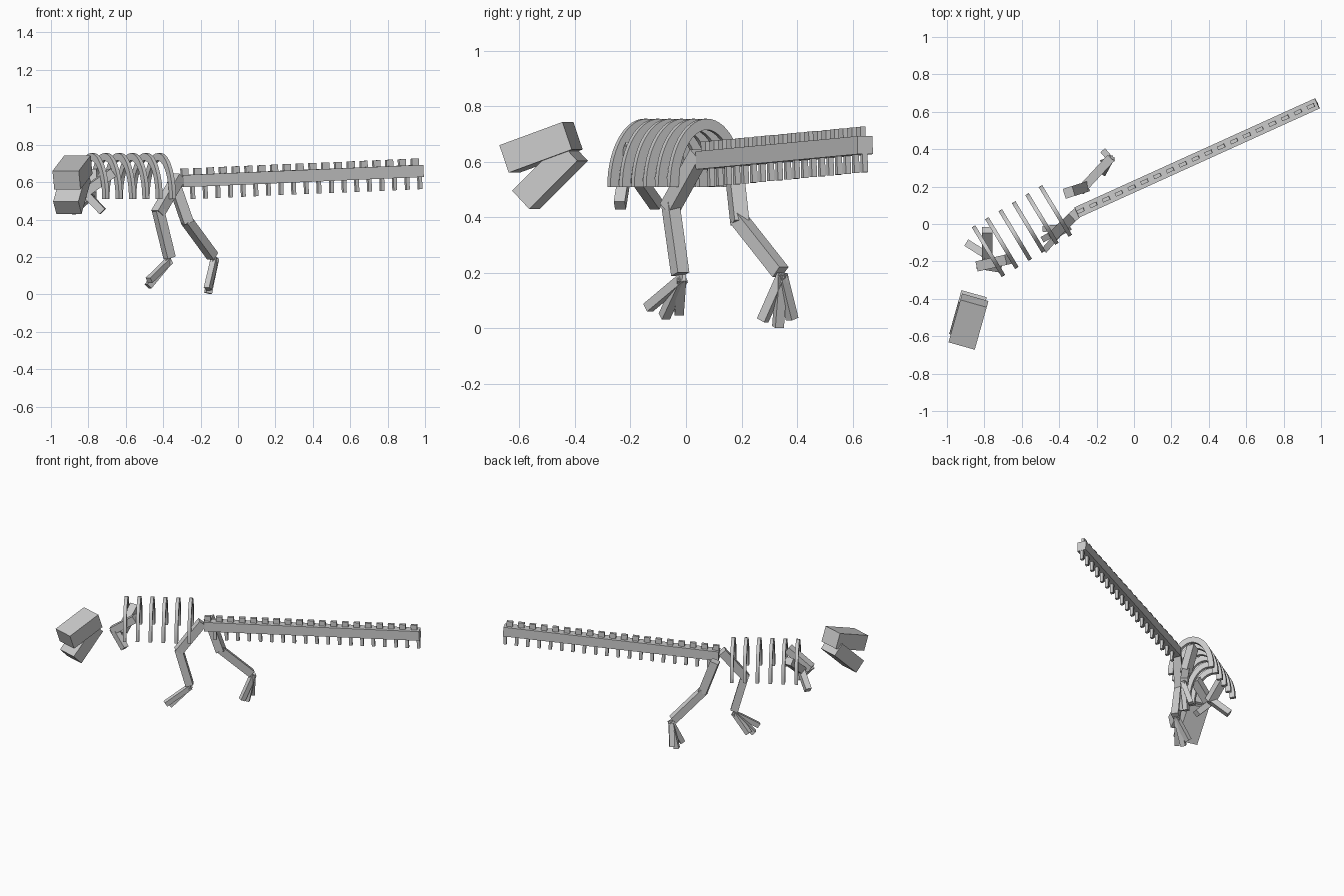
import bpy
from math import sin, cos, pi, radians
from mathutils import Vector, Matrix, Euler

if "Cube" in bpy.data.objects:
    bpy.data.objects.remove(bpy.data.objects["Cube"])


def box(name, centre, size, rot):
    bpy.ops.mesh.primitive_cube_add(size=1)
    o = bpy.context.object
    o.name = name
    o.matrix_world = (Matrix.Translation(centre) @ rot.to_matrix().to_4x4()
                      @ Matrix.Diagonal((*size, 1)))
    return o


def beam(name, a, b, w, h, extra=0.01):
    # square bar from point a to point b
    a, b = Vector(a), Vector(b)
    d = b - a
    return box(name, (a + b) / 2, (d.length + 2 * extra, w, h), d.to_track_quat('X', 'Z'))


# Tail: long bar with blocks above and thin spines below
start, end = Vector((-0.305, 0.062, 0.605)), Vector((0.98, 0.645, 0.66))
axis = end - start
rot = axis.to_track_quat('X', 'Z')
up = rot @ Vector((0, 0, 1))
beam("tail", start, end, 0.06, 0.065, 0)
N = 19
for i in range(N):
    f = i / (N - 1)
    p = start + axis * (0.016 + f * 0.958)
    box(f"tail_block_{i}", p + up * 0.046, (0.04, 0.02, 0.042), rot)
    p = start + axis * (0.047 + f * 0.945)
    box(f"tail_spine_{i}", p - up * 0.06, (0.02, 0.02, 0.075), rot)


# Ribs: six arches across the body direction
def rib(name, centre, angle):
    n, t = 28, 0.011
    verts, faces = [], []
    for i in range(n + 1):
        a = pi * i / n
        for r, h in ((0.155, 0.245), (0.119, 0.205)):
            for x in (-t, t):
                verts.append((x, r * cos(a), h * sin(a)))
    for i in range(n):
        k = 4 * i
        for p, q in ((0, 1), (1, 3), (3, 2), (2, 0)):
            faces.append((k + p, k + q, k + 4 + q, k + 4 + p))
    k = 4 * n
    faces += [(0, 2, 3, 1), (k, k + 1, k + 3, k + 2)]
    me = bpy.data.meshes.new(name)
    me.from_pydata(verts, [], faces)
    o = bpy.data.objects.new(name, me)
    bpy.context.collection.objects.link(o)
    o.location = centre
    o.rotation_euler.z = angle
    bpy.ops.object.select_all(action='DESELECT')
    o.select_set(True)
    bpy.context.view_layer.objects.active = o
    bpy.ops.object.shade_smooth_by_angle()


for i in range(6):
    rib(f"rib_{i}", (-0.778 + 0.0715 * i, -0.145 + 0.043 * i, 0.51), radians(31))

# Skull: two boxes forming an open jaw, facing the front
yaw = radians(-105.7)
box("upper_jaw", (-0.885, -0.522, 0.652), (0.25, 0.146, 0.105), Euler((0, radians(19.5), yaw)))
box("lower_jaw", (-0.888, -0.49, 0.55), (0.25, 0.14, 0.092), Euler((0, radians(44), yaw)))

# Arms: upper arm and forearm
arms = {
    "right": ((-0.68, -0.19, 0.645), (-0.82, -0.222, 0.545), (-0.73, -0.237, 0.45)),
    "left": ((-0.785, -0.04, 0.645), (-0.785, -0.17, 0.535), (-0.88, -0.11, 0.45)),
}
for side, (shoulder, elbow, hand) in arms.items():
    beam(f"{side}_upper_arm", shoulder, elbow, 0.055, 0.05)
    beam(f"{side}_forearm", elbow, hand, 0.04, 0.04)

# Legs: thigh, shin and three toes
legs = {
    "right": ((-0.32, 0.045, 0.62), (-0.425, -0.055, 0.44), (-0.368, -0.022, 0.205),
              (-0.372, -0.017, 0.175),
              ((-0.47, -0.13, 0.08), (-0.475, -0.075, 0.05), (-0.47, -0.025, 0.065))),
    "left": ((-0.345, 0.17, 0.60), (-0.272, 0.193, 0.39), (-0.14, 0.335, 0.21),
             (-0.125, 0.345, 0.185),
             ((-0.16, 0.28, 0.038), (-0.158, 0.332, 0.015), (-0.155, 0.38, 0.043))),
}
for side, (hip, knee, ankle, foot, toes) in legs.items():
    beam(f"{side}_thigh", hip, knee, 0.055, 0.055)
    beam(f"{side}_shin", knee, ankle, 0.048, 0.05)
    for i, tip in enumerate(toes):
        beam(f"{side}_toe_{i}", foot, tip, 0.033, 0.033)
